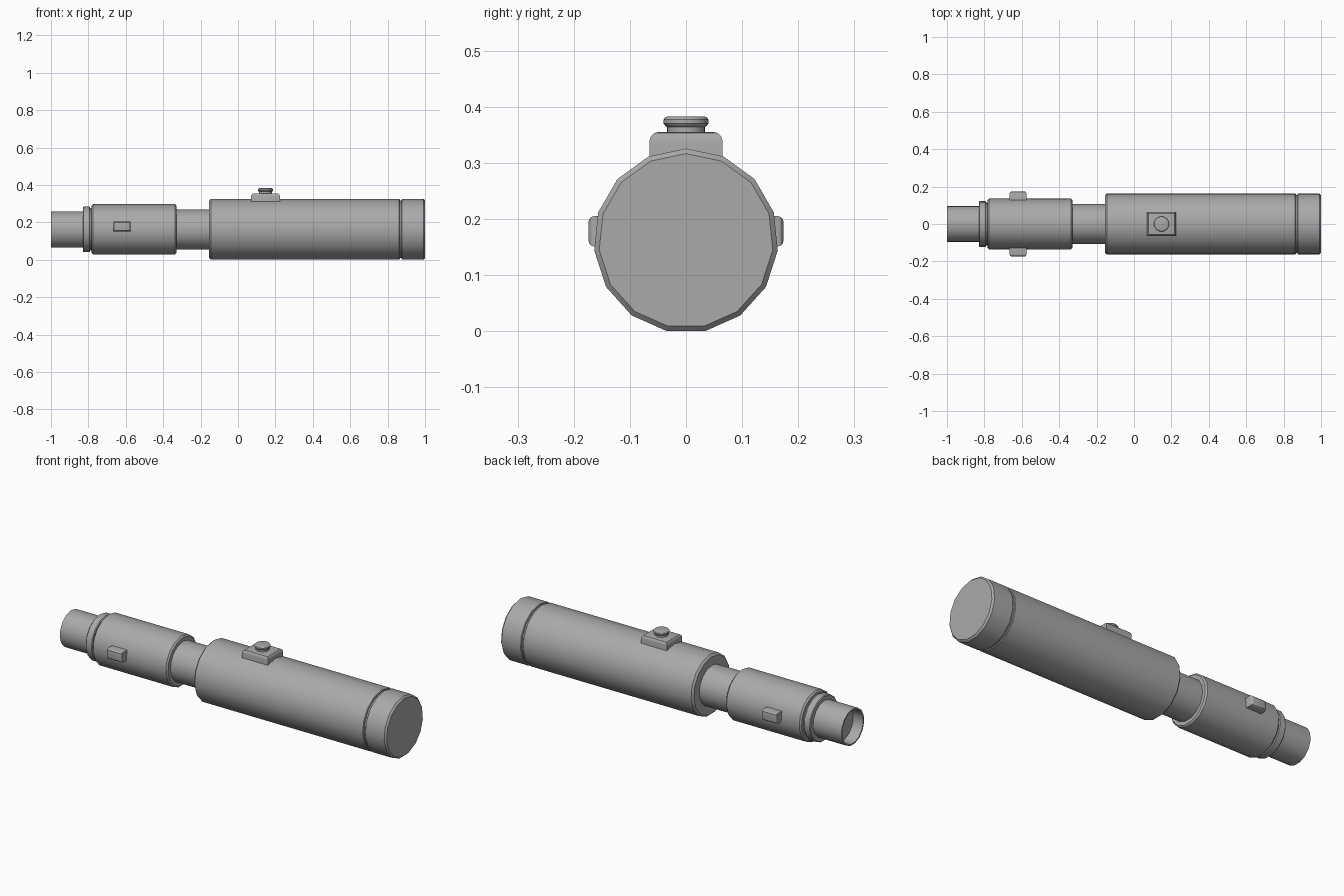
import bpy, bmesh, math
from mathutils import Matrix, Vector

cube = bpy.data.objects.get("Cube")
if cube:
    bpy.data.objects.remove(cube, do_unlink=True)

SIDES = 15
AXIS_Z = 0.161

grey = bpy.data.materials.new("matte_grey")
grey.use_nodes = True
colour = (0.4, 0.4, 0.4, 1)
grey.diffuse_color = colour
grey.node_tree.nodes["Principled BSDF"].inputs["Base Color"].default_value = colour


def finish(name, bm):
    bmesh.ops.recalc_face_normals(bm, faces=bm.faces)
    mesh = bpy.data.meshes.new(name)
    bm.to_mesh(mesh)
    bm.free()
    mesh.materials.append(grey)
    obj = bpy.data.objects.new(name, mesh)
    bpy.context.collection.objects.link(obj)
    bpy.ops.object.select_all(action='DESELECT')
    obj.select_set(True)
    bpy.context.view_layer.objects.active = obj
    bpy.ops.object.shade_smooth_by_angle(angle=math.radians(30))
    return obj


def lathe(name, profile, sides=SIDES, matrix=None):
    """Turn (distance, radius) points around the x axis and cap both ends."""
    bm = bmesh.new()
    rings = []
    for d, r in profile:
        ring = []
        for i in range(sides):
            a = math.tau * i / sides
            ring.append(bm.verts.new((d, r * math.sin(a), r * math.cos(a))))
        rings.append(ring)
    for a, b in zip(rings, rings[1:]):
        for i in range(sides):
            j = (i + 1) % sides
            bm.faces.new((a[i], a[j], b[j], b[i]))
    bm.faces.new(rings[0])
    bm.faces.new(rings[-1])
    bm.transform(matrix or Matrix.Translation((0, 0, AXIS_Z)))
    return finish(name, bm)


def drum(name, x0, x1, r, c0=0.0, c1=0.0):
    """Cylinder along x with a chamfer at each end."""
    profile = [(x0, r - c0)] if c0 else []
    profile += [(x0 + c0, r), (x1 - c1, r)]
    if c1:
        profile.append((x1, r - c1))
    return lathe(name, profile)


def block(name, centre, size, bevel, out):
    """Box whose edges on the outward side are rounded."""
    out = Vector(out)
    bm = bmesh.new()
    bmesh.ops.create_cube(bm, size=1)
    bmesh.ops.scale(bm, vec=size, verts=bm.verts)
    edges = [e for e in bm.edges if all(v.co.dot(out) > 0 for v in e.verts)]
    bmesh.ops.bevel(bm, geom=edges, offset=bevel, segments=3, profile=0.5,
                    affect='EDGES')
    bmesh.ops.translate(bm, vec=centre, verts=bm.verts)
    return finish(name, bm)


# Hollow muzzle tube
lathe("muzzle_tube", [(-0.82, 0.098), (-1.0, 0.098), (-1.0, 0.09), (-0.94, 0.09)])

# Front section
drum("collar_ring", -0.83, -0.79, 0.123, 0.004, 0.004)
drum("collar_groove", -0.8, -0.77, 0.115)
drum("front_sleeve", -0.782, -0.33, 0.136, 0.008, 0.008)
drum("neck", -0.34, -0.14, 0.108)

# Main grip and end cap, with a narrow groove between
drum("grip", -0.155, 0.865, 0.1645, 0.01, 0.003)
drum("grip_groove", 0.86, 0.88, 0.156)
drum("end_cap", 0.875, 1.0, 0.1645, 0.003, 0.009)

# Side buttons on the sleeve
for side, label in ((1, "back"), (-1, "front")):
    block(label + "_side_button", (-0.62, side * 0.147, 0.178),
          (0.09, 0.054, 0.055), 0.012, (0, side, 0))

# Top switch: base block and round knob
block("switch_base", (0.147, 0, 0.33), (0.155, 0.13, 0.05), 0.016, (0, 0, 1))
upright = Matrix.Translation((0.147, 0, 0.35)) @ Matrix.Rotation(-math.pi / 2, 4, 'Y')
lathe("switch_knob",
      [(0, 0.034), (0.014, 0.034), (0.016, 0.037), (0.02, 0.04),
       (0.027, 0.04), (0.031, 0.037), (0.033, 0.032)], 24, upright)
